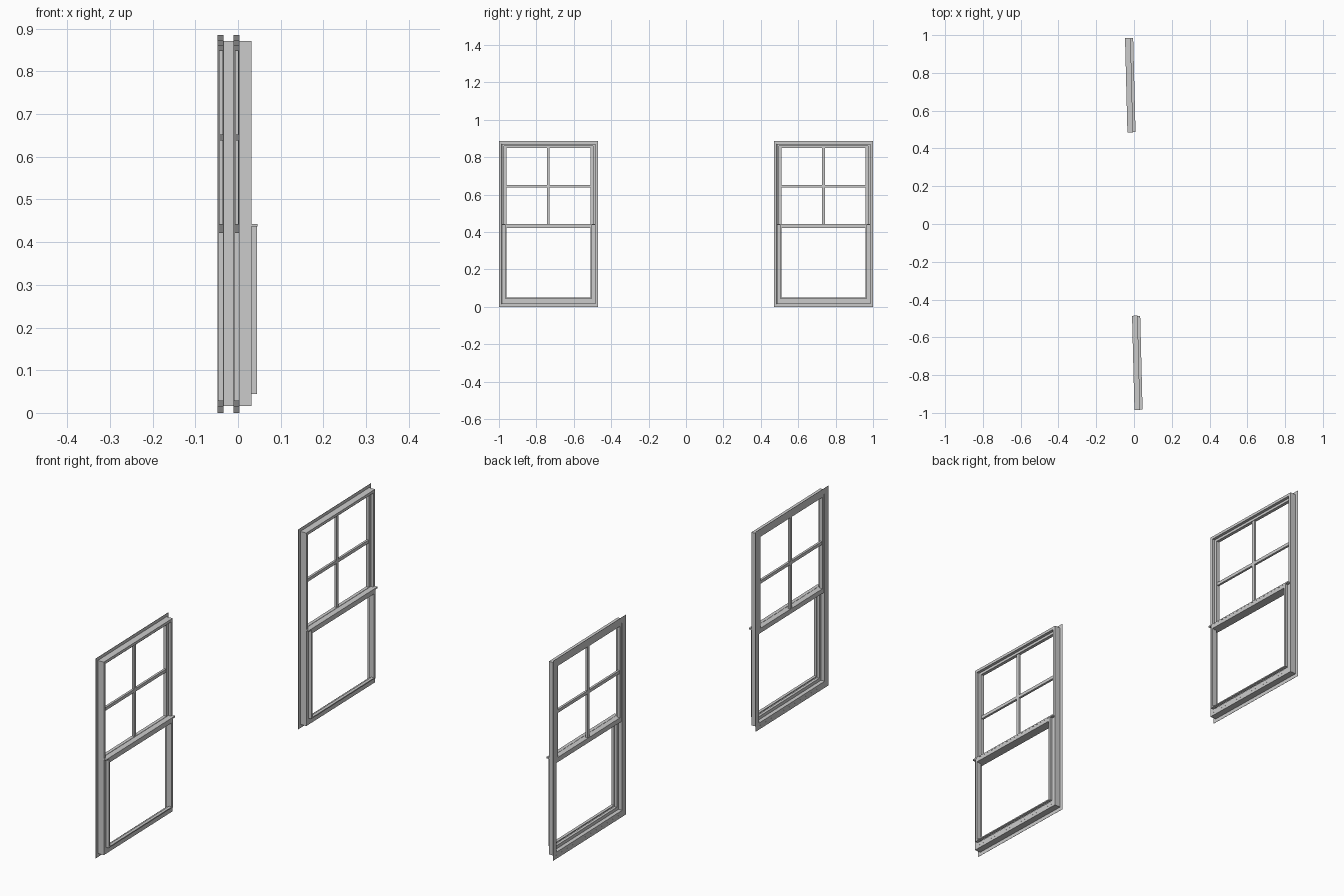
import bpy, bmesh
from mathutils import Matrix

if "Cube" in bpy.data.objects:
    bpy.data.objects.remove(bpy.data.objects["Cube"])

TILT = Matrix.Rotation(0.0253, 4, 'Z')   # the pair stands on one slightly turned wall line
H = 0.885


def finish(bm, name, cy):
    bmesh.ops.recalc_face_normals(bm, faces=bm.faces)
    bmesh.ops.transform(bm, matrix=TILT @ Matrix.Translation((0, cy, 0)), verts=bm.verts)
    me = bpy.data.meshes.new(name)
    bm.to_mesh(me)
    bm.free()
    bpy.context.collection.objects.link(bpy.data.objects.new(name, me))


def box(name, cy, x, y, z):
    bm = bmesh.new()
    size = [b - a for a, b in (x, y, z)]
    mid = [(a + b) / 2 for a, b in (x, y, z)]
    bmesh.ops.create_cube(bm, size=1, matrix=Matrix.Translation(mid) @ Matrix.Diagonal((*size, 1)))
    finish(bm, name, cy)


def ring(name, cy, x, outer, inner):
    """Rectangular frame; outer and inner are (half width, z bottom, z top)."""
    bm = bmesh.new()

    def loop(px, r):
        w, a, b = r
        return [bm.verts.new((px, y, z)) for y, z in ((-w, a), (w, a), (w, b), (-w, b))]

    loops = [loop(x[0], outer), loop(x[1], outer), loop(x[1], inner), loop(x[0], inner)]
    for i in range(4):
        p, q = loops[i], loops[(i + 1) % 4]
        for k in range(4):
            n = (k + 1) % 4
            bm.faces.new((p[k], p[n], q[n], q[k]))
    finish(bm, name, cy)


def window(side, cy):
    # thin mounting flange and main frame
    ring(side + "_flange", cy, (-0.0226, -0.0216), (0.2645, 0, H), (0.249, 0.016, 0.871))
    ring(side + "_frame", cy, (-0.0224, 0.007), (0.250, 0.016, 0.871), (0.238, 0.029, 0.859))
    # upper sash, near the outer face
    ring(side + "_upper_sash", cy, (-0.0200, -0.0055), (0.2385, 0.422, 0.8595), (0.225, 0.443, 0.848))
    # glazing bars
    box(side + "_vertical_bar", cy, (-0.018, -0.008), (-0.007, 0.007), (0.442, 0.849))
    box(side + "_horizontal_bar", cy, (-0.018, -0.008), (-0.226, 0.226), (0.638, 0.652))
    # lower sash, set to the inner face
    ring(side + "_lower_sash", cy, (-0.005, 0.0072), (0.2385, 0.0285, 0.442), (0.225, 0.043, 0.421))
    # raised stiles and meeting rail of the lower sash
    ring(side + "_raised_sash", cy, (0.007, 0.020), (0.233, 0.044, 0.441), (0.224, 0.049, 0.421))
    # thin lip along the meeting rail
    box(side + "_rail_lip", cy, (0.005, 0.0205), (-0.248, 0.248), (0.437, 0.443))


window("far", 0.7355)
window("near", -0.7355)
